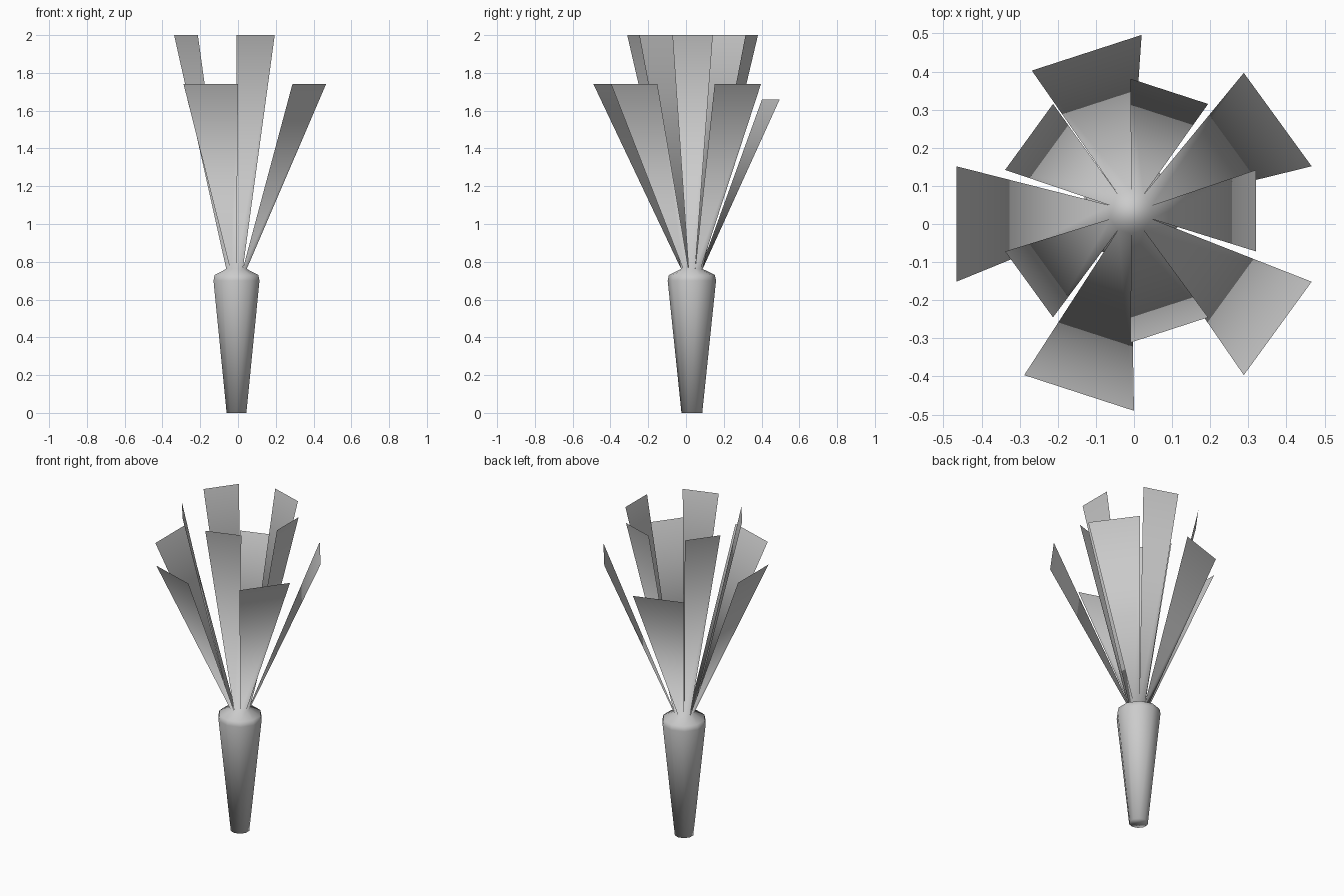
import bpy
import bmesh
from math import cos, sin, radians
from mathutils import Vector

cube = bpy.data.objects.get("Cube")
if cube:
    bpy.data.objects.remove(cube, do_unlink=True)

SIDES = 10
ROOT_CENTRE = Vector((-0.008, 0.031, 0))

grey = bpy.data.materials.new("plain_grey")
grey.use_nodes = True
grey.diffuse_color = (0.6, 0.6, 0.6, 1)
grey.node_tree.nodes["Principled BSDF"].inputs["Base Color"].default_value = (0.6, 0.6, 0.6, 1)


def corner(i, radius, z, centre):
    """Corner i of a ten-sided ring."""
    a = radians(18 + 36 * i)
    return centre + Vector((radius * cos(a), radius * sin(a), z))


bm = bmesh.new()

# Tapered root: ten-sided rings from the blunt tip to the small crown
profile = [(0.055, 0), (0.128, 0.70), (0.122, 0.73), (0.057, 0.762)]
rings = [[bm.verts.new(corner(i, r, z, ROOT_CENTRE)) for i in range(SIDES)]
         for r, z in profile]
for low, high in zip(rings, rings[1:]):
    for i in range(SIDES):
        j = (i + 1) % SIDES
        bm.faces.new((low[i], low[j], high[j], high[i]))
bm.faces.new(rings[0][::-1])
bm.faces.new(rings[-1])

# Leaves: each crown edge flares into one flat blade, tall and short by turns
crown = rings[-1]
for i in range(SIDES):
    j = (i + 1) % SIDES
    if i % 2:
        radius, z, centre = 0.346, 2.0, Vector((-0.009, 0.035, 0))
    else:
        radius, z, centre = 0.49, 1.74, Vector((0, 0, 0))
    if i == 2:  # the drooping back leaf
        z, centre = 1.66, Vector((0.02, 0.006, 0))
    tip_a = bm.verts.new(corner(i, radius, z, centre))
    tip_b = bm.verts.new(corner(j, radius, z, centre))
    bm.faces.new((crown[i], crown[j], tip_b, tip_a))

# Smooth shading runs from the root into the leaves
for face in bm.faces:
    face.smooth = True

mesh = bpy.data.meshes.new("root_with_leaves")
bm.to_mesh(mesh)
bm.free()
mesh.materials.append(grey)
plant = bpy.data.objects.new("root_with_leaves", mesh)
bpy.context.collection.objects.link(plant)
